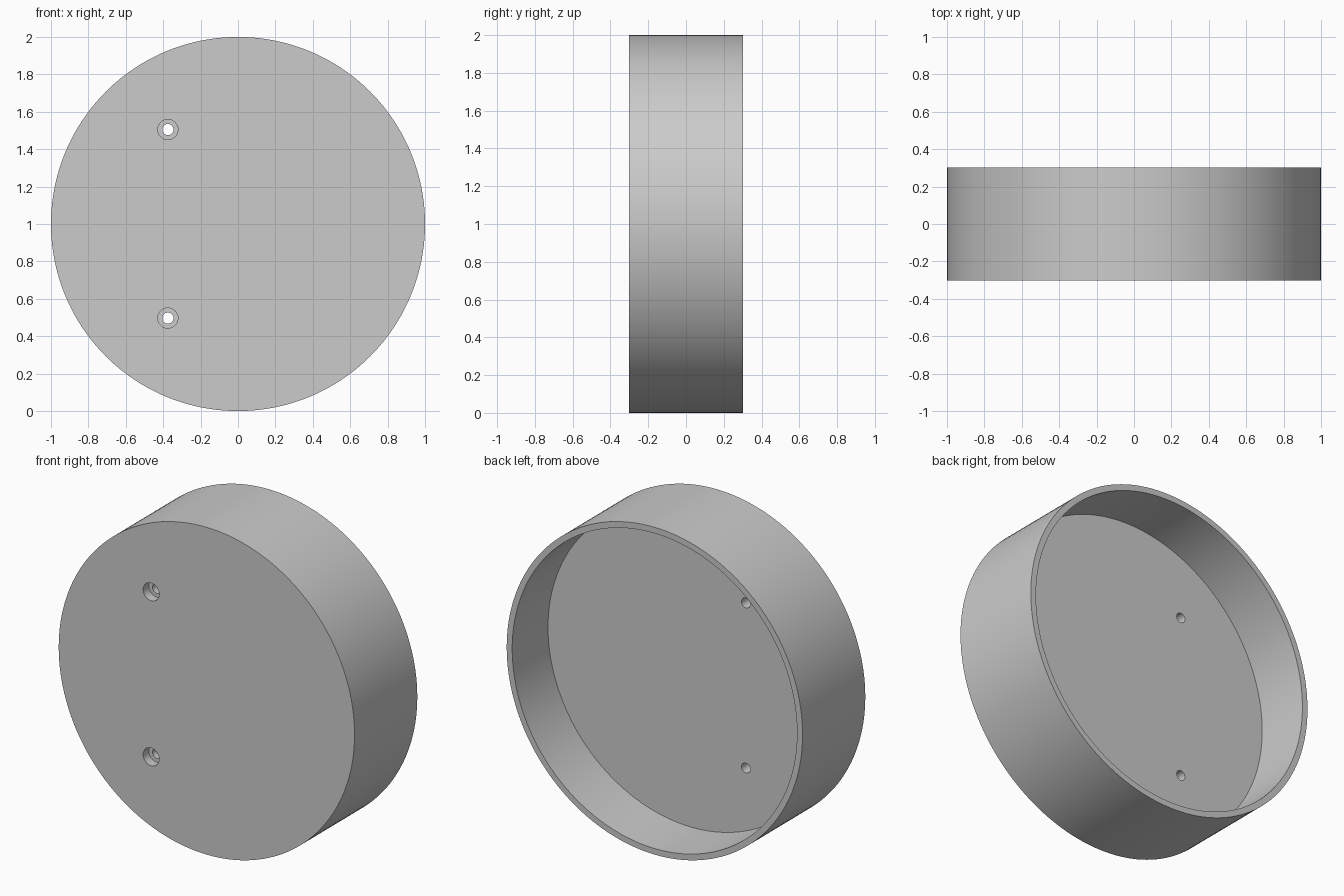
import bpy
import math

cube = bpy.data.objects.get("Cube")
if cube:
    bpy.data.objects.remove(cube, do_unlink=True)

RADIUS, INNER_RADIUS = 1.0, 0.963
FRONT, BACK, FLOOR = -0.303, 0.303, -0.043
BORE_DEPTH = 0.055
OVERSHOOT = 0.1

grey = bpy.data.materials.new("plain_grey")
grey.use_nodes = True
grey.diffuse_color = (0.6, 0.6, 0.6, 1)
grey.node_tree.nodes["Principled BSDF"].inputs["Base Color"].default_value = (0.6, 0.6, 0.6, 1)


def disc(name, radius, y0, y1, x=0.0, z=RADIUS, sides=48):
    """Cylinder lying along y, from y0 to y1."""
    bpy.ops.mesh.primitive_cylinder_add(
        vertices=sides, radius=radius, depth=y1 - y0,
        location=(x, (y0 + y1) / 2, z), rotation=(math.pi / 2, 0, 0))
    obj = bpy.context.object
    obj.name = name
    obj.data.materials.append(grey)
    return obj


# Round body
body = disc("round_cap", RADIUS, FRONT, BACK, sides=160)

# Open recess at the back
cutters = [disc("recess_cutter", INNER_RADIUS, FLOOR, BACK + OVERSHOOT, sides=160)]

# Two counterbored screw holes
for label, z in (("upper", 1.505), ("lower", 0.497)):
    cutters.append(disc(label + "_bore_cutter", 0.054, FRONT - OVERSHOOT,
                        FRONT + BORE_DEPTH, -0.375, z))
    cutters.append(disc(label + "_hole_cutter", 0.03, FRONT - OVERSHOOT,
                        FLOOR + OVERSHOOT, -0.375, z))

# Cut the body, then drop the cutters
bpy.ops.object.select_all(action="DESELECT")
body.select_set(True)
bpy.context.view_layer.objects.active = body
for cutter in cutters:
    cutter.hide_render = True
    mod = body.modifiers.new(cutter.name, "BOOLEAN")
    mod.operation = "DIFFERENCE"
    mod.solver = "EXACT"
    mod.object = cutter
    bpy.ops.object.modifier_apply(modifier=mod.name)
for cutter in cutters:
    bpy.data.objects.remove(cutter, do_unlink=True)

# Smooth round walls with crisp rims
bpy.ops.object.shade_smooth_by_angle(angle=math.radians(30))
